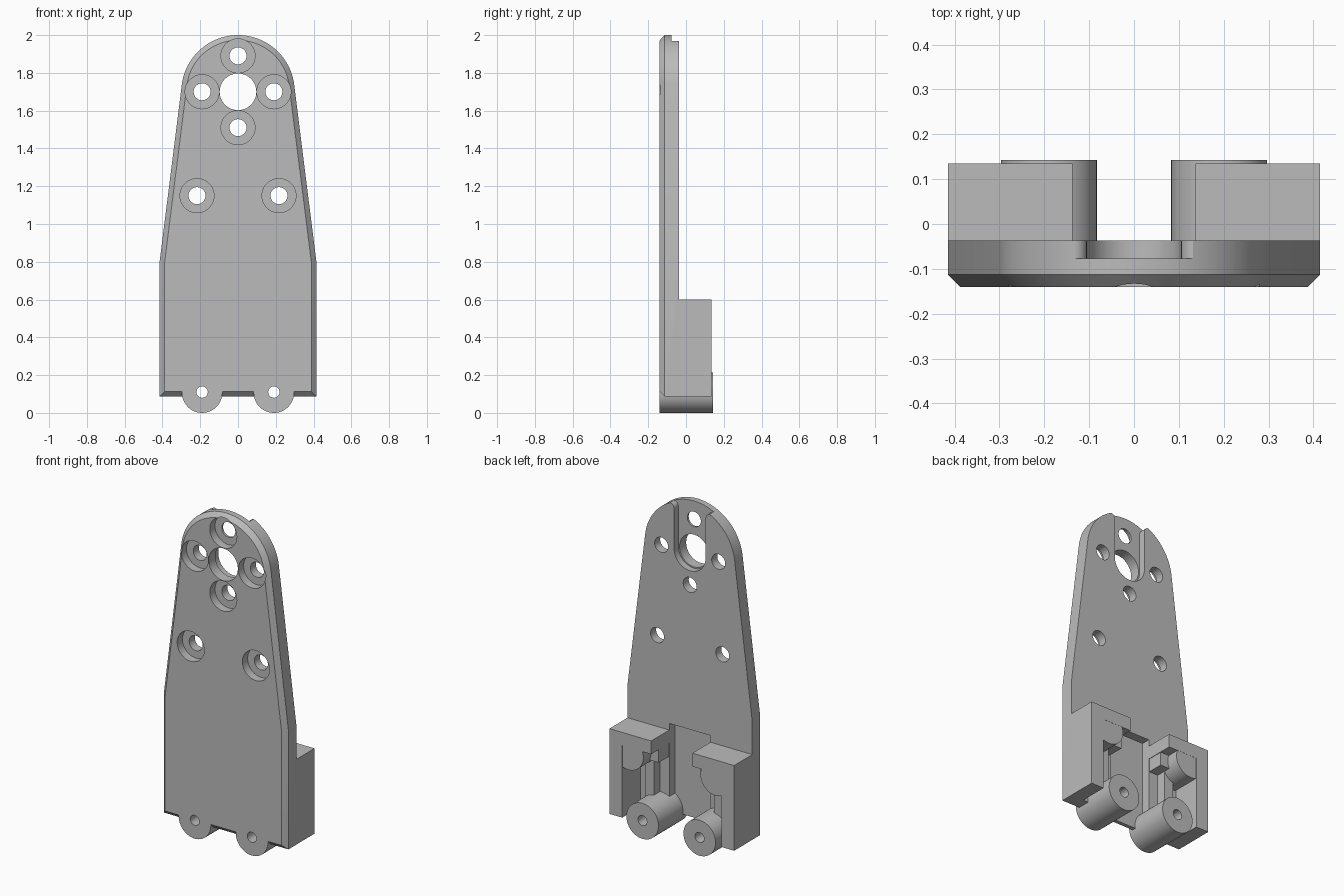
import bpy, bmesh, math

cube = bpy.data.objects.get("Cube")
if cube:
    bpy.data.objects.remove(cube)

grey = bpy.data.materials.new("plain grey")
grey.use_nodes = True
COLOUR = (0.5, 0.5, 0.5, 1)
grey.diffuse_color = COLOUR
grey.node_tree.nodes["Principled BSDF"].inputs["Base Color"].default_value = COLOUR

FRONT, BACK = -0.14, -0.037


def loft(name, rings):
    """Closed solid through matching (y, [(x, z), ...]) outlines."""
    bm = bmesh.new()
    loops = [[bm.verts.new((x, y, z)) for x, z in pts] for y, pts in rings]
    n = len(loops[0])
    for a, b in zip(loops, loops[1:]):
        for i in range(n):
            j = (i + 1) % n
            bm.faces.new((a[i], a[j], b[j], b[i]))
    bm.faces.new(loops[0])
    bm.faces.new(loops[-1])
    bmesh.ops.recalc_face_normals(bm, faces=bm.faces)
    mesh = bpy.data.meshes.new(name)
    bm.to_mesh(mesh)
    bm.free()
    mesh.materials.append(grey)
    obj = bpy.data.objects.new(name, mesh)
    bpy.context.collection.objects.link(obj)
    return obj


def arc(cx, cz, r, start, end, steps):
    angles = [math.radians(start + (end - start) * i / steps) for i in range(steps + 1)]
    return [(cx + r * math.cos(a), cz + r * math.sin(a)) for a in angles]


def rod(name, x, z, r, y0, y1):
    pts = arc(x, z, r, 0, 360, 48)[:-1]
    return loft(name, [(y0, pts), (y1, pts)])


def box(name, x0, x1, y0, y1, z0, z1):
    pts = [(x0, z0), (x1, z0), (x1, z1), (x0, z1)]
    return loft(name, [(y0, pts), (y1, pts)])


def combine(target, tool, operation):
    mod = target.modifiers.new(operation.lower(), "BOOLEAN")
    mod.operation, mod.object, mod.solver = operation, tool, "EXACT"
    bpy.context.view_layer.objects.active = target
    bpy.ops.object.modifier_apply(modifier=mod.name)
    bpy.data.objects.remove(tool)


def outline(inset):
    w, low = 0.415 - inset, 0.087 + inset
    top = arc(0, 1.7, 0.3 - inset, 7.1, 172.9, 48)
    return [(-w, low), (w, low), (w, 0.8)] + top + [(-w, 0.8)]


# Tapered plate with a chamfered front rim
plate = loft("plate", [(FRONT, outline(0.027)), (FRONT + 0.027, outline(0)), (BACK, outline(0))])

# Rear slot with a flared mouth, open at the rounded top
right = [(0.105, 1.94)] + arc(0.135, 1.94, 0.03, 180, 90, 6)[1:] + [(0.2, 2.1)]
left = [(-x, z) for x, z in reversed(right)]
slot = arc(0, 1.7, 0.105, 180, 360, 24) + right + left
combine(plate, loft("slot_cutter", [(-0.077, slot), (0.1, slot)]), "DIFFERENCE")

# Rear recess between the two mounting blocks
combine(plate, box("recess_cutter", -0.137, 0.137, -0.09, 0.1, 0, 0.64), "DIFFERENCE")

# Central bore and counterbored screw holes
combine(plate, rod("bore_cutter", 0, 1.7, 0.097, -0.3, 0.3), "DIFFERENCE")
for x, z in [(0, 1.89), (0, 1.51), (0.19, 1.7), (-0.19, 1.7), (0.217, 1.15), (-0.217, 1.15)]:
    combine(plate, rod("counterbore", x, z, 0.09, -0.3, FRONT + 0.05), "DIFFERENCE")
    combine(plate, rod("screw_hole", x, z, 0.045, -0.3, 0.3), "DIFFERENCE")

for s in (-1, 1):
    def side_box(name, a, b, *rest):
        return box(name, min(s * a, s * b), max(s * a, s * b), *rest)

    # Mounting block: outer wall and top band around an open pocket
    block = side_box("mounting_block", 0.137, 0.415, BACK - 0.01, 0.135, 0.087, 0.6)
    combine(block, side_box("pocket_cutter", 0.05, 0.33, BACK, 0.3, 0, 0.52), "DIFFERENCE")
    combine(block, rod("hanging_boss", s * 0.29, 0.485, 0.1, BACK - 0.005, 0.134), "UNION")
    combine(block, side_box("pocket_shelf", 0.14, 0.2, BACK - 0.005, 0.06, 0.44, 0.55), "UNION")
    combine(block, side_box("pocket_rib", 0.2, 0.26, BACK - 0.005, 0.02, 0.1, 0.45), "UNION")
    combine(plate, block, "UNION")

    # Hinge barrel through the bottom edge, with a pin hole
    combine(plate, rod("hinge_barrel", s * 0.19, 0.107, 0.107, FRONT, 0.143), "UNION")
    combine(plate, rod("pin_hole", s * 0.19, 0.11, 0.03, -0.3, 0.3), "DIFFERENCE")

plate.name = "bracket_plate"
bpy.ops.object.select_all(action="DESELECT")
plate.select_set(True)
bpy.context.view_layer.objects.active = plate
bpy.ops.object.shade_smooth_by_angle(angle=math.radians(25))
